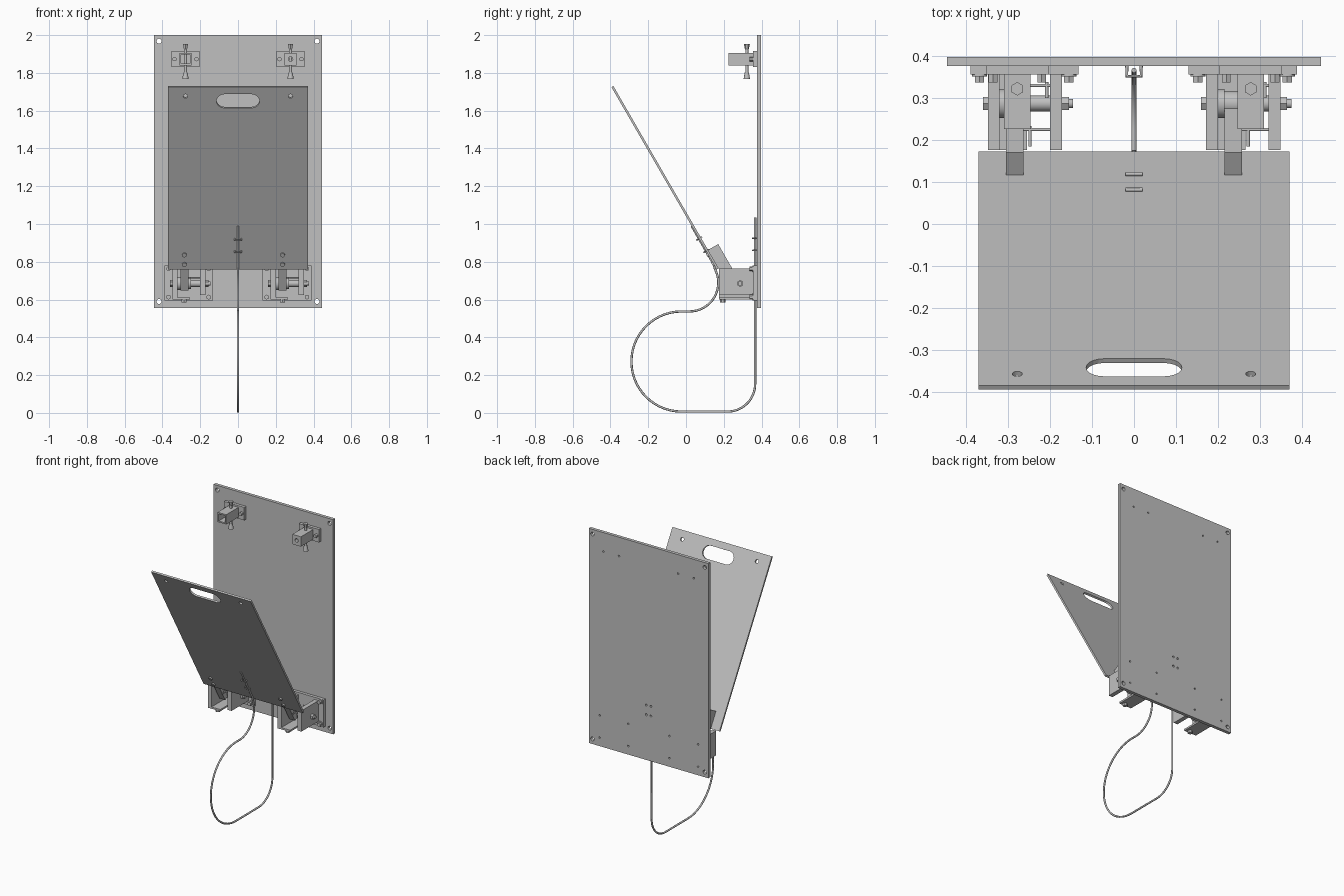
import bpy, bmesh, math
from mathutils import Matrix, Vector

if "Cube" in bpy.data.objects:
    bpy.data.objects.remove(bpy.data.objects["Cube"])

grey = bpy.data.materials.new("plain grey")
grey.use_nodes = True
grey.diffuse_color = (0.53, 0.53, 0.53, 1)
grey.node_tree.nodes["Principled BSDF"].inputs["Base Color"].default_value = (0.53, 0.53, 0.53, 1)


def add(name, mesh):
    mesh.materials.clear()
    mesh.materials.append(grey)
    obj = bpy.data.objects.new(name, mesh)
    bpy.context.collection.objects.link(obj)
    return obj


def box(name, x, y, z, turn=None):
    """Box from (min, max) pairs, optionally transformed afterwards."""
    bm = bmesh.new()
    bmesh.ops.create_cube(bm, size=1)
    size = [b - a for a, b in (x, y, z)]
    mid = [(a + b) / 2 for a, b in (x, y, z)]
    bm.transform((turn or Matrix()) @ Matrix.Translation(mid) @ Matrix.Diagonal(size + [1]))
    mesh = bpy.data.meshes.new(name)
    bm.to_mesh(mesh)
    bm.free()
    return add(name, mesh)


def rod(name, start, end, r, r2=None, sides=20):
    """Straight cylinder, cone or hex head between two points."""
    a, b = Vector(start), Vector(end)
    bm = bmesh.new()
    bmesh.ops.create_cone(bm, cap_ends=True, segments=sides, radius1=r,
                          radius2=r if r2 is None else r2, depth=(b - a).length)
    bm.transform(Matrix.Translation((a + b) / 2) @ (b - a).to_track_quat('Z', 'Y').to_matrix().to_4x4())
    for f in bm.faces:
        f.smooth = len(f.verts) == 4 and sides > 6
    for e in bm.edges:
        e.smooth = not any(len(f.verts) > 4 for f in e.link_faces)
    mesh = bpy.data.meshes.new(name)
    bm.to_mesh(mesh)
    bm.free()
    return add(name, mesh)


def rect(hx, hy):
    return [(-hx, -hy), (hx, -hy), (hx, hy), (-hx, hy)]


def slot(cx, cy, r, half=0.0, n=20):
    """Round hole, or a long slot when half is above zero."""
    pts = []
    for side in (1, -1):
        for i in range(n // 2 + 1):
            t = math.pi * i / (n // 2) - math.pi / 2
            pts.append((cx + side * (half + r * math.cos(t)), cy + side * r * math.sin(t)))
    return pts if half else [p for i, p in enumerate(pts) if i not in (n // 2, n + 1)]


def curve_mesh(name, curve):
    tmp = bpy.data.objects.new(name, curve)
    bpy.context.collection.objects.link(tmp)
    bpy.context.view_layer.update()
    graph = bpy.context.evaluated_depsgraph_get()
    mesh = bpy.data.meshes.new_from_object(tmp.evaluated_get(graph))
    bpy.data.objects.remove(tmp)
    return mesh


def plate(name, loops, thick, matrix):
    """Flat sheet: first loop is the outline, the others are holes."""
    cu = bpy.data.curves.new(name, 'CURVE')
    cu.dimensions, cu.fill_mode, cu.extrude = '2D', 'BOTH', thick / 2
    for pts in loops:
        sp = cu.splines.new('POLY')
        sp.points.add(len(pts) - 1)
        for p, (x, y) in zip(sp.points, pts):
            p.co = (x, y, 0, 1)
        sp.use_cyclic_u = True
    mesh = curve_mesh(name, cu)
    mesh.transform(matrix)
    for f in mesh.polygons:
        f.use_smooth = False
    return add(name, mesh)


def tube(name, pts, r):
    """Round wire through a list of points."""
    cu = bpy.data.curves.new(name, 'CURVE')
    cu.dimensions, cu.bevel_depth, cu.bevel_resolution = '3D', r, 2
    cu.use_fill_caps = True
    sp = cu.splines.new('POLY')
    sp.points.add(len(pts) - 1)
    for p, co in zip(sp.points, pts):
        p.co = (*co, 1)
    mesh = curve_mesh(name, cu)
    for f in mesh.polygons:
        f.use_smooth = len(f.vertices) == 4
    return add(name, mesh)


HINGES = (-0.26, 0.26)
LATCHES = (-0.278, 0.278)
BOLT_X, BOLT_Z = (-0.108, 0.105), (0.613, 0.763)
CLIP_Z = (0.86, 0.925)

# Back plate with corner, hinge, latch and clip holes
mid = 1.278
loops = [rect(0.445, 0.722)]
loops += [slot(x, z - mid, 0.013) for x in (-0.418, 0.418) for z in (0.59, 1.968)]
loops += [slot(h + x, z - mid, 0.006, n=12) for h in HINGES for x in BOLT_X for z in BOLT_Z]
loops += [slot(c + x, 1.873 - mid, 0.006, n=12) for c in LATCHES for x in (-0.058, 0.058)]
loops += [slot(x, z - mid, 0.007, n=12) for x in (-0.017, 0.017) for z in CLIP_Z]
plate("back_plate", loops, 0.022, Matrix.Translation((0, 0.387, mid)) @ Matrix.Rotation(math.pi / 2, 4, 'X'))

# Tilted panel with hand slot
tilt = Matrix.Translation((0, -0.111, 1.245)) @ Matrix.Rotation(math.radians(120), 4, 'X')
loops = [rect(0.37, 0.557), slot(0, 0.472, 0.042, 0.072)]
loops += [slot(x, 0.502, 0.012) for x in (-0.278, 0.278)]
plate("tilted_panel", loops, 0.012, tilt)

# Hinges
for i, c in enumerate(HINGES):
    side = ("right", "left")[i]
    n = lambda part: f"{side}_hinge_{part}"
    box(n("base"), (c - 0.13, c + 0.128), (0.356, 0.376), (0.595, 0.78))
    for x in BOLT_X:
        for z in BOLT_Z:
            rod(n("washer"), (c + x, 0.356, z), (c + x, 0.351, z), 0.018)
            rod(n("bolt"), (c + x, 0.351, z), (c + x, 0.337, z), 0.013, sides=6)
    # Channel cheeks and floor
    box(n("outer_cheek"), (c - 0.088, c - 0.06), (0.176, 0.356), (0.6, 0.765))
    box(n("inner_cheek"), (c + 0.06, c + 0.089), (0.176, 0.356), (0.625, 0.765))
    box(n("floor"), (c - 0.06, c + 0.005), (0.176, 0.356), (0.6, 0.612))
    rod(n("stop_bolt"), (c - 0.025, 0.195, 0.585), (c - 0.025, 0.195, 0.6), 0.015, sides=6)
    # Swinging arm lying against the panel
    box(n("arm"), (c - 0.045, c - 0.003), (-0.692, -0.445), (-0.068, -0.006), tilt)
    for y in (-0.525, -0.467):
        rod(n("arm_bolt"), tilt @ Vector((c - 0.024, y, 0.006)), tilt @ Vector((c - 0.024, y, 0.014)), 0.012)
    # Pivot
    p = lambda x: (c + x, 0.287, 0.685)
    rod(n("pivot_pin"), p(-0.095), p(0.115), 0.011)
    rod(n("pivot_head"), p(-0.1), p(-0.088), 0.018, sides=6)
    rod(n("pivot_nut"), p(0.089), p(0.105), 0.018, sides=6)
    rod(n("pivot_disc"), p(-0.06), p(-0.045), 0.035)
    rod(n("pivot_collar"), p(-0.045), p(0.01), 0.03)
    rod(n("pivot_sleeve"), p(0.01), p(0.06), 0.019)
    # Thin locking pins
    for y, x, out in ((0.33, 0.052, 0.03), (0.225, 0.012, -0.04)):
        rod(n("lock_pin"), (c - 0.005, y, 0.715), (c + 0.06, y, 0.715), 0.004, sides=10)
        rod(n("lock_pin_leg"), (c + x, y - abs(out), 0.715), (c + x, y + 0.008, 0.715), 0.004, sides=10)

# Latches
for i, c in enumerate(LATCHES):
    side = ("right", "left")[i]
    n = lambda part: f"{side}_latch_{part}"
    box(n("base"), (c - 0.075, c + 0.075), (0.356, 0.376), (1.83, 1.917))
    for x in (-0.058, 0.058):
        rod(n("bolt"), (c + x, 0.356, 1.873), (c + x, 0.337, 1.873), 0.012, sides=6)
    # Housing: open tube on one side, capped on the other
    wall = slot(0, 0, 0.012) if i else rect(0.024, 0.024)
    plate(n("housing"), [rect(0.032, 0.033), wall], 0.13,
          Matrix.Translation((c, 0.291, 1.873)) @ Matrix.Rotation(math.pi / 2, 4, 'X'))
    # Vertical pull pin
    rod(n("pin"), (c, 0.322, 1.78), (c, 0.322, 1.945), 0.008)
    rod(n("pin_knob"), (c, 0.322, 1.768), (c, 0.322, 1.803), 0.017, 0.011)
    rod(n("pin_head"), (c, 0.322, 1.925), (c, 0.322, 1.952), 0.01, 0.016, sides=6)

# Cable loop, from panel to back plate
path = [(0.03, 0.99), (0.15, 0.78)]


def arc(cy, cz, r, a, b, n=16):
    for k in range(n + 1):
        t = math.radians(a + (b - a) * k / n)
        path.append((cy + r * math.cos(t), cz + r * math.sin(t)))


arc(0.018, 0.69, 0.153, 28, -90)
arc(-0.024, 0.272, 0.265, 90, 270, 28)
arc(0.22, 0.153, 0.146, -90, 0)
path.append((0.366, 1.035))
tube("cable", [(0, y, z) for y, z in path], 0.006)

# Cable clips: staples around the cable, on the plate and on the panel
staple = [(-0.017, -0.012), (-0.017, 0.012), (0.017, 0.012), (0.017, -0.012)]
for z in CLIP_Z:
    tube("plate_clip", [(x, 0.364 - d, z) for x, d in staple], 0.004)
    s = (z - 1.245) / 0.866
    tube("panel_clip", [tilt @ Vector((x, s, 0.008 + d)) for x, d in staple], 0.004)
    tube("panel_clip_back", [tilt @ Vector((x, s, -0.009)) for x in (-0.02, 0.02)], 0.005)
